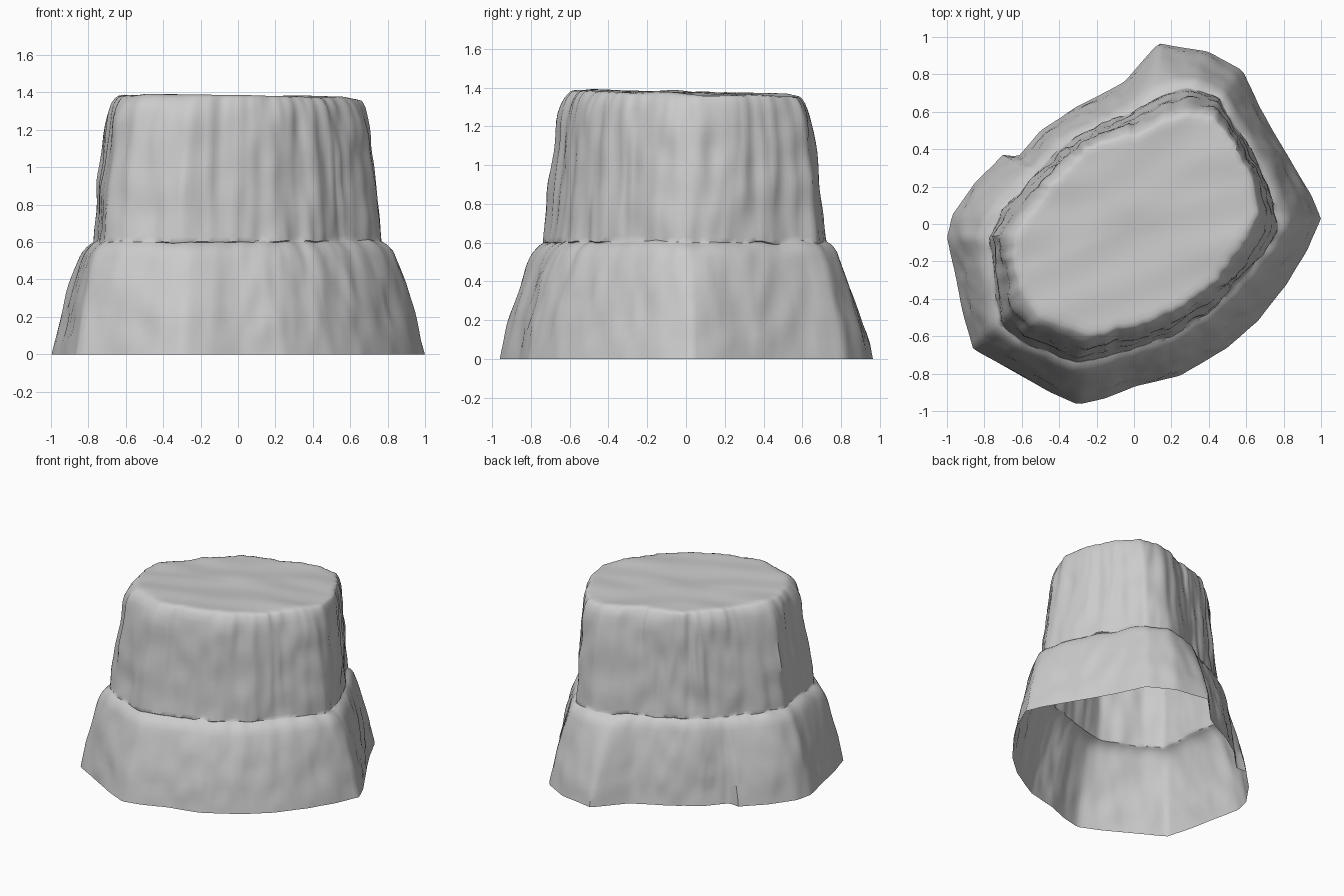
import bpy, bmesh, math
from mathutils import Vector, noise

if "Cube" in bpy.data.objects:
    bpy.data.objects.remove(bpy.data.objects["Cube"])

N = 220  # columns around the rock

# Outlines (x, y), counterclockwise: ground line, foot of upper tier, rim of the flat top
BASE = [(1, .03), (.93, -.13), (.81, -.33), (.66, -.52), (.5, -.66), (.25, -.81), (0, -.87), (-.15, -.93),
        (-.3, -.965), (-.45, -.9), (-.62, -.8), (-.86, -.67), (-.91, -.5), (-.95, -.3), (-1, -.07),
        (-.97, .05), (-.85, .22), (-.7, .37), (-.62, .36), (-.5, .5), (-.3, .63), (-.05, .76),
        (.07, .9), (.13, .965), (.4, .92), (.58, .82), (.66, .65), (.8, .4), (.95, .15)]
FOOT = [(.775, -.04), (.75, .1), (.67, .31), (.56, .5), (.46, .67), (.3, .73), (.18, .7), (0, .6),
        (-.2, .52), (-.38, .42), (-.5, .29), (-.6, .19), (-.7, .08), (-.78, -.07), (-.75, -.27),
        (-.72, -.52), (-.62, -.63), (-.3, -.74), (-.1, -.69), (.2, -.6), (.4, -.47), (.57, -.3), (.7, -.16)]
TOP = [(.66, .05), (.64, .2), (.54, .42), (.43, .57), (.3, .6), (0, .49), (-.25, .41), (-.38, .28),
       (-.52, .11), (-.64, -.05), (-.65, -.17), (-.61, -.36), (-.51, -.5), (-.25, -.6), (0, -.55),
       (.25, -.45), (.45, -.3), (.57, -.12)]


def polar(outline):
    """Radius of a closed outline at each of the N angles."""
    pts = [Vector(p) for p in outline]
    radii = []
    for i in range(N):
        a = math.tau * i / N
        d = Vector((math.cos(a), math.sin(a)))
        best = 0
        for p, q in zip(pts, pts[1:] + pts[:1]):
            e = q - p
            den = d.x * e.y - d.y * e.x
            if abs(den) > 1e-9:
                r = (p.x * e.y - p.y * e.x) / den
                s = (p.x * d.y - p.y * d.x) / den
                if r > 0 and -1e-6 <= s <= 1 + 1e-6:
                    best = max(best, r)
        radii.append(best)
    return radii


def lerp_table(table, z):
    for (z0, t0), (z1, t1) in zip(table, table[1:]):
        if z <= z1:
            return t0 + (t1 - t0) * (z - z0) / (z1 - z0)
    return table[-1][1]


def top_height(x, y):
    folds = noise.noise(Vector((x * 2 + y * 1.5, (y - x * .4) * 5, 3))) * .014
    return 1.368 - .012 * x - .018 * y + folds


# Side profiles: height -> blend between the neighbouring outlines
LOWER = [(0, 0), (.1, .09), (.2, .2), (.3, .32), (.4, .45), (.5, .62), (.55, .73), (.585, .87), (.6, 1)]
UPPER = [(.6, 0), (.75, .12), (.9, .24), (1.05, .39), (1.2, .5), (1.28, .61), (1.33, .77), (1.36, .94), (1.37, 1.05)]
Z_LOWER = [0, .03, .08, .13, .18, .23, .28, .33, .38, .43, .48, .52, .55, .575, .59, .6]
Z_UPPER = [.605, .63, .67, .72, .77, .82, .87, .92, .97, 1.02, 1.07, 1.12, 1.17, 1.22, 1.26, 1.3, 1.33, 1.35, 1.362, 1.37]

base, foot, top = polar(BASE), polar(FOOT), polar(TOP)
bm = bmesh.new()
rings = []

# Walls of both tiers
for z in Z_LOWER + Z_UPPER:
    ring = []
    for i in range(N):
        a = math.tau * i / N
        c, s = math.cos(a), math.sin(a)
        if z <= .6:
            t = lerp_table(LOWER, z)
            r = base[i] * (1 - t) + foot[i] * t
            fade = min(1, .15 + z / .15) * (1 - .6 * t)
            r += fade * (.015 * noise.noise(Vector((c * 3, s * 3, z * 3)))
                         + .014 * noise.noise(Vector((c * 8, s * 8, z * 6)))
                         + .006 * noise.noise(Vector((c * 18, s * 18, z * 10))))
        else:
            t = lerp_table(UPPER, z)
            r = foot[i] * (1 - t) + top[i] * t
            # Vertical chipped grooves, broken up along their height
            g = noise.noise(Vector((c * 9, s * 9, z * 2 + 7)))
            r += .018 * g - .04 * max(0, g - .3)
            r += .014 * noise.noise(Vector((c * 5, s * 5, z * 6)))
        x, y = r * c, r * s
        h = z + .014 * noise.noise(Vector((c * 7, s * 7, 1))) * math.exp(-((z - .6) / .1) ** 2)
        if z > 1:
            h += (top_height(x, y) - 1.37) * (z - 1) / .37
        ring.append(bm.verts.new((x, y, max(0, h))))
    rings.append(ring)

# Flat worn top, drawn in towards the middle
rim = [v.co.copy() for v in rings[-1]]
for k in (.96, .9, .82, .73, .64, .54, .44, .34, .24, .14, .06):
    rings.append([bm.verts.new((p.x * k, p.y * k, top_height(p.x * k, p.y * k) + .006)) for p in rim])

for lo, hi in zip(rings, rings[1:]):
    for i in range(N):
        j = (i + 1) % N
        bm.faces.new((lo[i], lo[j], hi[j], hi[i]))
bm.faces.new(rings[-1])

mesh = bpy.data.meshes.new("tiered_rock")
bm.to_mesh(mesh)
bm.free()
rock = bpy.data.objects.new("tiered_rock", mesh)
bpy.context.collection.objects.link(rock)
bpy.context.view_layer.objects.active = rock
rock.select_set(True)
bpy.ops.object.shade_smooth_by_angle(angle=math.radians(45))
